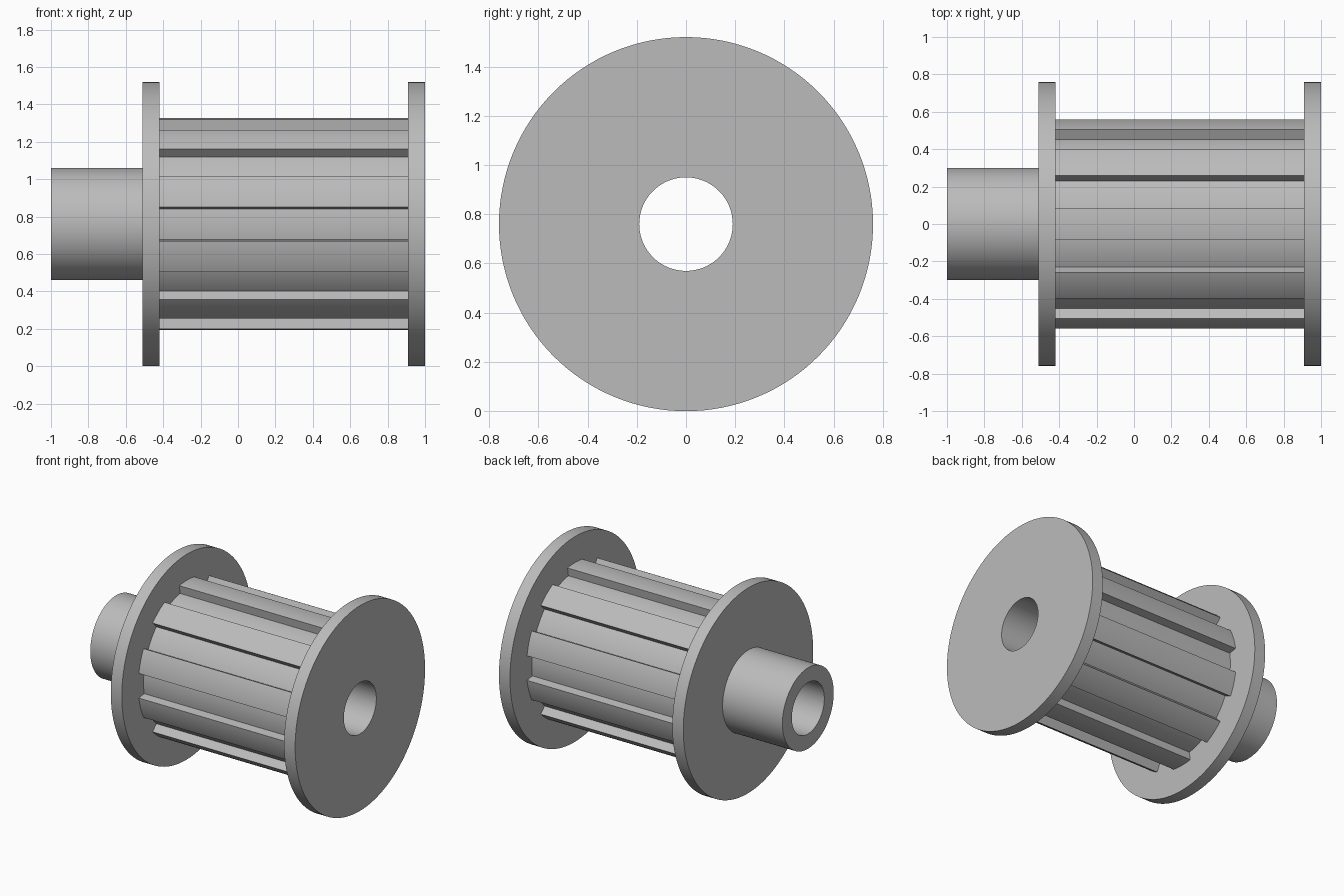
import bpy
import bmesh
from math import sin, cos, pi, radians

if "Cube" in bpy.data.objects:
    bpy.data.objects.remove(bpy.data.objects["Cube"], do_unlink=True)

AXIS_Z = 0.76
BORE = 0.19
TEETH = 10

grey = bpy.data.materials.new("plain_grey")
grey.use_nodes = True
colour = (0.5, 0.5, 0.5, 1)
grey.diffuse_color = colour
grey.node_tree.nodes["Principled BSDF"].inputs["Base Color"].default_value = colour


def circle(radius, count):
    return [(radius * cos(2 * pi * i / count), radius * sin(2 * pi * i / count))
            for i in range(count)]


def toothed_outline(tip, root, half_land, steps=10):
    """Arc lands and arc grooves joined by radial flanks, one tooth at the top."""
    points = []
    pitch = 2 * pi / TEETH
    for tooth in range(TEETH):
        centre = pi / 2 + tooth * pitch
        arcs = ((tip, centre - half_land, centre + half_land),
                (root, centre + half_land, centre + pitch - half_land))
        for radius, start, end in arcs:
            for i in range(steps + 1):
                a = start + (end - start) * i / steps
                points.append((radius * cos(a), radius * sin(a)))
    # start the list near angle zero so that it lines up with the bore circle
    shift = len(points) * 3 // 4
    return points[shift:] + points[:shift]


def bored_part(name, outline, x0, x1):
    """Extrude an outline along x with a round bore through it."""
    bm = bmesh.new()
    n = len(outline)
    inner = circle(BORE, n)
    loops = [[bm.verts.new((x, y, z)) for y, z in pts]
             for x, pts in ((x0, outline), (x1, outline), (x1, inner), (x0, inner))]
    for k in range(4):
        a, b = loops[k], loops[(k + 1) % 4]
        for i in range(n):
            j = (i + 1) % n
            bm.faces.new((a[i], a[j], b[j], b[i]))
    bmesh.ops.recalc_face_normals(bm, faces=bm.faces)
    mesh = bpy.data.meshes.new(name)
    bm.to_mesh(mesh)
    bm.free()
    mesh.materials.append(grey)
    part = bpy.data.objects.new(name, mesh)
    part.location.z = AXIS_Z
    bpy.context.collection.objects.link(part)
    bpy.ops.object.select_all(action="DESELECT")
    part.select_set(True)
    bpy.context.view_layer.objects.active = part
    bpy.ops.object.shade_smooth_by_angle(angle=radians(30))


# Hub, two flanges and the toothed drum between them
bored_part("hub", circle(0.30, 128), -1.0, -0.51)
bored_part("right_flange", circle(0.76, 128), -0.51, -0.42)
bored_part("toothed_drum", toothed_outline(0.567, 0.505, radians(8.75)), -0.42, 0.91)
bored_part("left_flange", circle(0.76, 128), 0.91, 1.0)
